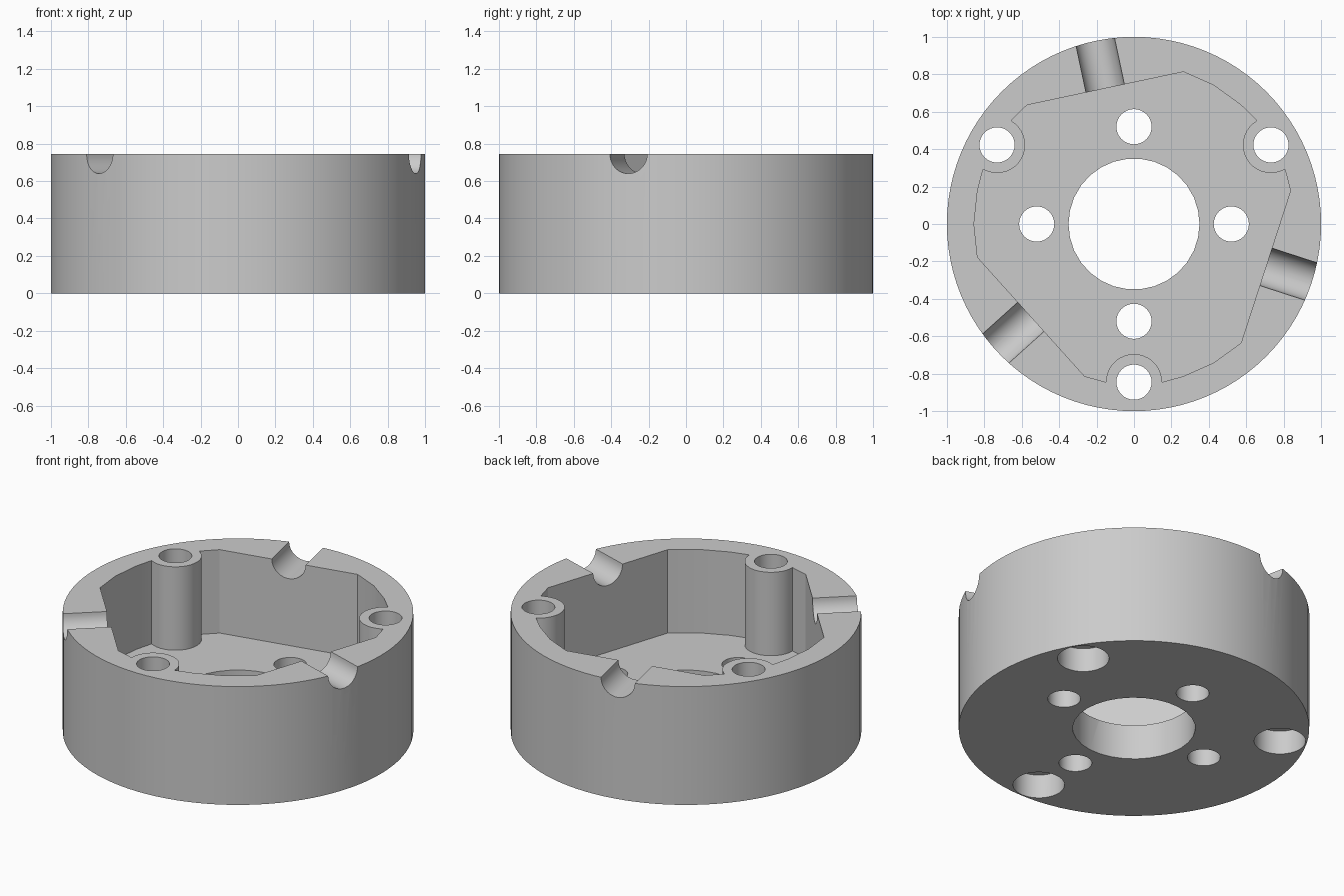
import bpy
import bmesh
from math import sin, cos, radians
from mathutils import Matrix, Vector

if "Cube" in bpy.data.objects:
    bpy.data.objects.remove(bpy.data.objects["Cube"], do_unlink=True)

HEIGHT = 0.745
FLOOR = 0.22
POCKET_R = 0.855
BOSS_DIST = 0.845
BOSS_R = 0.15
BORE_R = 0.094

grey = bpy.data.materials.new("plain grey")
grey.use_nodes = True
grey.diffuse_color = (0.6, 0.6, 0.6, 1)
grey.node_tree.nodes["Principled BSDF"].inputs["Base Color"].default_value = (0.6, 0.6, 0.6, 1)


def polar(radius, degrees):
    return Vector((radius * cos(radians(degrees)), radius * sin(radians(degrees))))


def circle(radius, sides, centre=(0, 0)):
    return [Vector(centre) + polar(radius, 360 * i / sides) for i in range(sides)]


def prism(name, outline, bottom, top):
    """Extrude a flat outline straight up from bottom to top."""
    bm = bmesh.new()
    face = bm.faces.new([bm.verts.new((p.x, p.y, bottom)) for p in outline])
    extruded = bmesh.ops.extrude_face_region(bm, geom=[face])
    moved = [g for g in extruded["geom"] if isinstance(g, bmesh.types.BMVert)]
    bmesh.ops.translate(bm, verts=moved, vec=(0, 0, top - bottom))
    bmesh.ops.recalc_face_normals(bm, faces=bm.faces)
    mesh = bpy.data.meshes.new(name)
    bm.to_mesh(mesh)
    bm.free()
    mesh.materials.append(grey)
    obj = bpy.data.objects.new(name, mesh)
    bpy.context.collection.objects.link(obj)
    return obj


def cut(target, cutter):
    """Subtract the cutter from the target, then discard the cutter."""
    bpy.context.view_layer.objects.active = target
    mod = target.modifiers.new("cut", "BOOLEAN")
    mod.operation = "DIFFERENCE"
    mod.solver = "EXACT"
    mod.object = cutter
    bpy.ops.object.modifier_apply(modifier=mod.name)
    bpy.data.objects.remove(cutter, do_unlink=True)


# Round housing body
housing = prism("round_housing", circle(1, 96), 0, HEIGHT)

# Pocket: three coarse arcs joined by straight walls, each arc wrapped round a screw boss
outline = []
for turn in (0, 120, 240):
    outline.append(polar(POCKET_R, turn + 12))
    boss = polar(BOSS_DIST, turn + 30)
    outline += [boss + polar(BOSS_R, turn + 300 - 10 * i) for i in range(19)]
    outline += [polar(POCKET_R, turn + a) for a in (48, 60, 72)]
cut(housing, prism("pocket_cutter", outline, FLOOR, HEIGHT + 0.2))

# Central opening and four small holes through the floor
cut(housing, prism("centre_cutter", circle(0.35, 30), -0.1, 0.5))
for angle in (0, 90, 180, 270):
    cut(housing, prism("floor_hole_cutter", circle(BORE_R, 32, polar(0.52, angle)), -0.1, 0.5))

# Screw bores through the bosses, with wide recesses underneath
for angle in (30, 150, 270):
    spot = polar(BOSS_DIST, angle)
    cut(housing, prism("bore_cutter", circle(BORE_R, 32, spot), -0.1, HEIGHT + 0.1))
    cut(housing, prism("recess_cutter", circle(0.147, 40, spot), -0.1, 0.15))

# Half-round grooves across the rim, square to the straight walls
for angle in (102, 222, 342):
    groove = prism("groove_cutter", circle(0.105, 40), 0.6, 1.1)
    lay_down = Matrix.Rotation(radians(90), 4, "Y")
    spin = Matrix.Rotation(radians(angle), 4, "Z")
    groove.data.transform(Matrix.Translation((0, 0, HEIGHT)) @ spin @ lay_down)
    cut(housing, groove)

# Smooth the curved walls and keep the corners sharp
bpy.ops.object.select_all(action="DESELECT")
housing.select_set(True)
bpy.context.view_layer.objects.active = housing
bpy.ops.object.shade_smooth_by_angle(angle=radians(30))
